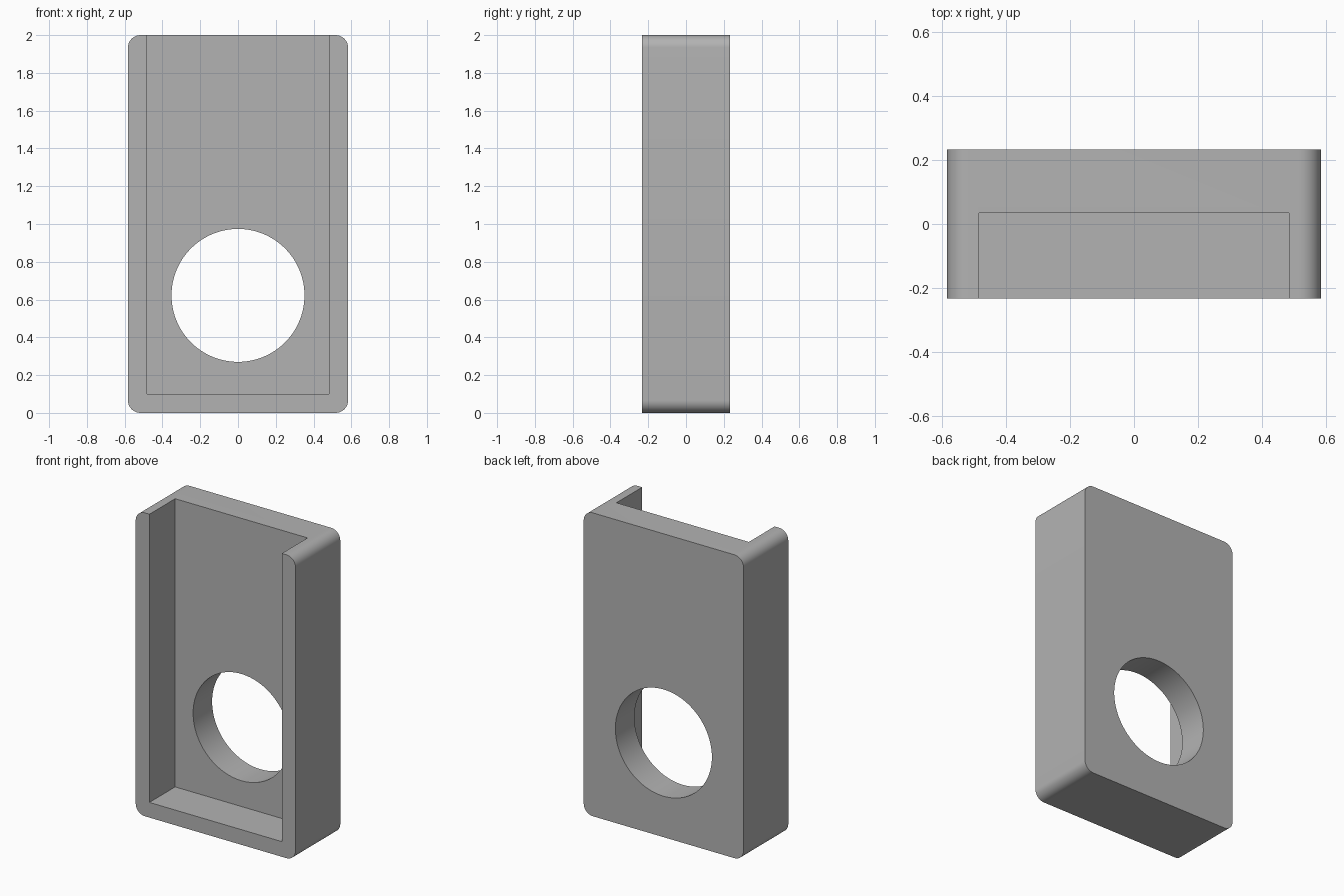
import bpy
import bmesh
from math import radians
from mathutils import Matrix

WIDTH, DEPTH, HEIGHT = 1.166, 0.466, 2.0
CORNER = 0.067
WALL = 0.1            # side and bottom wall thickness
POCKET_BACK = 0.035   # y of the pocket floor
HOLE_Z, HOLE_RADIUS = 0.622, 0.352

default = bpy.data.objects.get("Cube")
if default:
    bpy.data.objects.remove(default, do_unlink=True)

grey = bpy.data.materials.new("plain_grey")
grey.use_nodes = True
colour = (0.45, 0.45, 0.45, 1.0)
grey.diffuse_color = colour
grey.node_tree.nodes["Principled BSDF"].inputs["Base Color"].default_value = colour


def make_object(name, bm):
    mesh = bpy.data.meshes.new(name)
    bm.to_mesh(mesh)
    bm.free()
    mesh.materials.append(grey)
    obj = bpy.data.objects.new(name, mesh)
    bpy.context.collection.objects.link(obj)
    return obj


def box(low, high):
    bm = bmesh.new()
    bmesh.ops.create_cube(bm, size=1)
    for v in bm.verts:
        v.co = [h if c > 0 else l for c, l, h in zip(v.co, low, high)]
    return bm


# Housing block with its four front-to-back edges rounded
bm = box((-WIDTH / 2, -DEPTH / 2, 0), (WIDTH / 2, DEPTH / 2, HEIGHT))
long_edges = [e for e in bm.edges
              if abs(e.verts[0].co.y - e.verts[1].co.y) > DEPTH / 2]
bmesh.ops.bevel(bm, geom=long_edges, offset=CORNER, segments=10,
                profile=0.5, affect='EDGES')
housing = make_object("housing", bm)

# Pocket cutter, open at the front and the top
inner = WIDTH / 2 - WALL
pocket = make_object("pocket_cutter", box((-inner, -DEPTH, WALL),
                                          (inner, POCKET_BACK, HEIGHT + WALL)))

# Round hole cutter through the back panel
bm = bmesh.new()
bmesh.ops.create_cone(bm, cap_ends=True, segments=96, radius1=HOLE_RADIUS,
                      radius2=HOLE_RADIUS, depth=DEPTH * 2,
                      matrix=Matrix.Translation((0, 0, HOLE_Z))
                      @ Matrix.Rotation(radians(90), 4, 'X'))
hole = make_object("hole_cutter", bm)

# Cut the housing, then discard the cutters
bpy.ops.object.select_all(action='DESELECT')
bpy.context.view_layer.objects.active = housing
housing.select_set(True)
for cutter in (pocket, hole):
    cutter.hide_render = True
    mod = housing.modifiers.new(cutter.name, 'BOOLEAN')
    mod.operation = 'DIFFERENCE'
    mod.solver = 'EXACT'
    mod.object = cutter
    bpy.ops.object.modifier_apply(modifier=mod.name)
    bpy.data.objects.remove(cutter, do_unlink=True)

bpy.ops.object.shade_smooth_by_angle(angle=radians(30))
